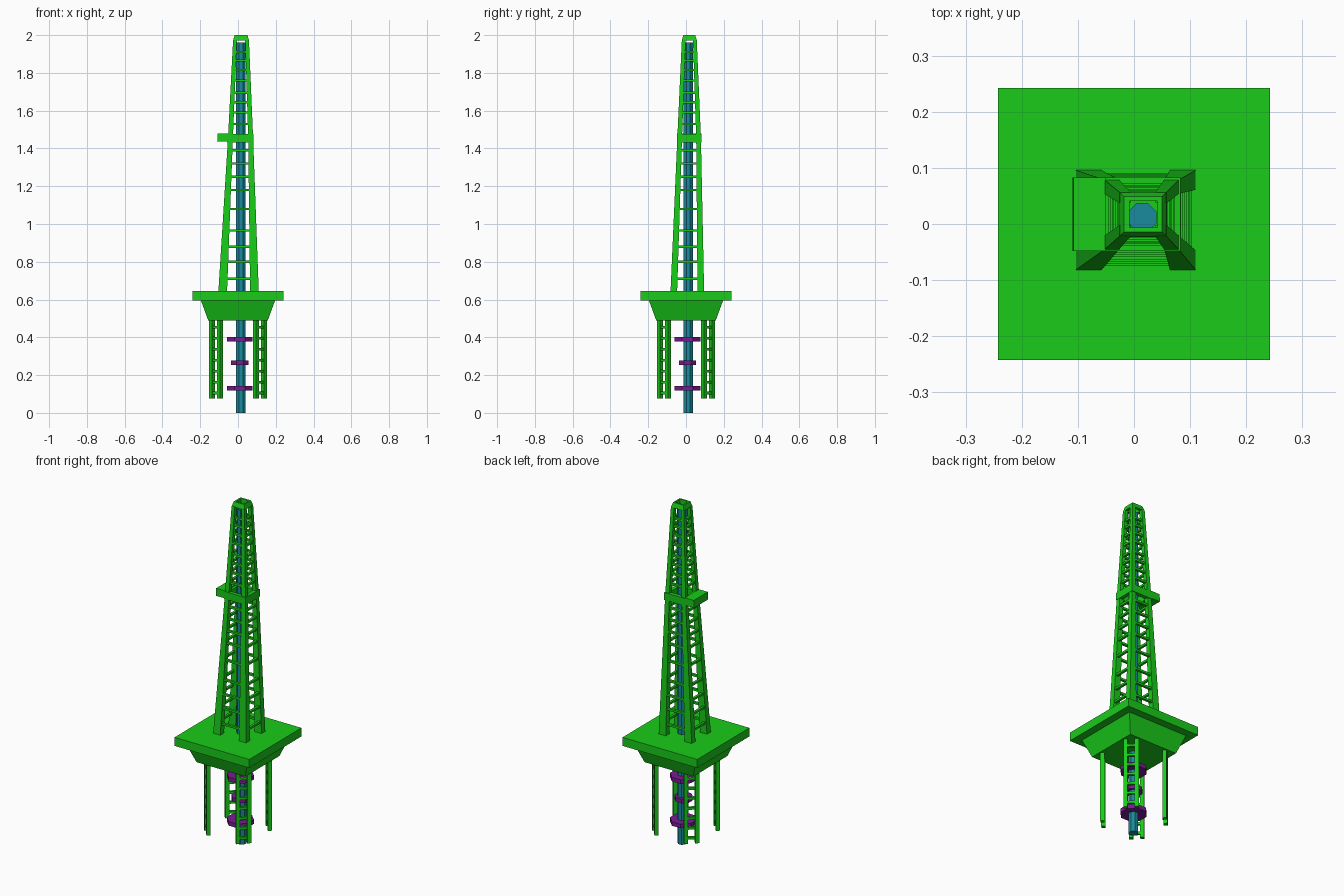
import bpy, bmesh, math
from mathutils import Matrix, Vector

if "Cube" in bpy.data.objects:
    bpy.data.objects.remove(bpy.data.objects["Cube"])


def material(name, rgb):
    m = bpy.data.materials.new(name)
    m.diffuse_color = (*rgb, 1)
    m.use_nodes = True
    m.node_tree.nodes["Principled BSDF"].inputs["Base Color"].default_value = m.diffuse_color
    return m


GREEN = material("green", (0.01, 0.6, 0.01))
TEAL = material("teal", (0.01, 0.26, 0.34))
PURPLE = material("purple", (0.2, 0.01, 0.3))


def finish(name, bm, mat):
    bmesh.ops.recalc_face_normals(bm, faces=bm.faces)
    me = bpy.data.meshes.new(name)
    bm.to_mesh(me)
    bm.free()
    me.materials.append(mat)
    ob = bpy.data.objects.new(name, me)
    bpy.context.collection.objects.link(ob)


def loft(bm, sections):
    """Solid through stacked rectangles given as (x0, x1, y0, y1, z)."""
    rings = []
    for x0, x1, y0, y1, z in sections:
        rings.append([bm.verts.new((x, y, z)) for x, y in
                      ((x0, y0), (x1, y0), (x1, y1), (x0, y1))])
    for a, b in zip(rings, rings[1:]):
        for i in range(4):
            j = (i + 1) % 4
            bm.faces.new((a[i], a[j], b[j], b[i]))
    bm.faces.new(rings[0][::-1])
    bm.faces.new(rings[-1])


def box(bm, x0, x1, y0, y1, z0, z1):
    loft(bm, [(x0, x1, y0, y1, z0), (x0, x1, y0, y1, z1)])


def frame(bm, outer0, outer1, inner, z0, z1):
    """Open rectangular ring; the outside may taper from outer0 to outer1."""
    loops = []
    for (x0, x1, y0, y1), z in ((outer0, z0), (outer1, z1), (inner, z1), (inner, z0)):
        loops.append([bm.verts.new((x, y, z)) for x, y in
                      ((x0, y0), (x1, y0), (x1, y1), (x0, y1))])
    for k in range(4):
        a, b = loops[k], loops[(k + 1) % 4]
        for i in range(4):
            j = (i + 1) % 4
            bm.faces.new((a[i], a[j], b[j], b[i]))


def octagon(name, cx, cy, width, z0, z1, mat):
    bm = bmesh.new()
    r = width / 2 / math.cos(math.pi / 8)
    m = Matrix.Translation((cx, cy, (z0 + z1) / 2)) @ Matrix.Rotation(math.pi / 8, 4, 'Z')
    bmesh.ops.create_cone(bm, cap_ends=True, segments=8, radius1=r, radius2=r,
                          depth=z1 - z0, matrix=m)
    finish(name, bm, mat)


# Platform slab with tapered hull below
bm = bmesh.new()
box(bm, -.242, .242, -.242, .242, .595, .645)
finish("platform_slab", bm, GREEN)
bm = bmesh.new()
loft(bm, [(-.158, .158, -.158, .158, .49), (-.197, .197, -.197, .197, .597)])
finish("platform_hull", bm, GREEN)

# Tower outline stations: z, x0, x1, y0, y1, leg width x, leg width y
STATIONS = [(.64, -.104, .11, -.082, .096, .046, .035),
            (1.455, -.053, .08, -.046, .079, .026, .025),
            (1.975, -.026, .058, -.022, .057, .02, .02)]


def outline(z):
    a, b = (STATIONS[0], STATIONS[1]) if z < 1.455 else (STATIONS[1], STATIONS[2])
    t = (z - a[0]) / (b[0] - a[0])
    return [p + (q - p) * t for p, q in zip(a, b)][1:]


# Four tapered tower legs
for nx, right in (("left", 0), ("right", 1)):
    for ny, back in (("front", 0), ("back", 1)):
        bm = bmesh.new()
        secs = []
        for z, x0, x1, y0, y1, wx, wy in STATIONS:
            xs = (x1 - wx, x1) if right else (x0, x0 + wx)
            ys = (y1 - wy, y1) if back else (y0, y0 + wy)
            secs.append((*xs, *ys, z))
        loft(bm, secs)
        finish(f"tower_leg_{ny}_{nx}", bm, GREEN)

# Rungs on all four tower faces
bm = bmesh.new()
H, D = .006, .014
for z in (.71, .80, .88, .965, 1.08, 1.18, 1.25, 1.32, 1.39,
          1.53, 1.59, 1.645, 1.695, 1.76, 1.815, 1.865, 1.91):
    x0, x1, y0, y1, wx, wy = outline(z)
    for y in (y0 + .004, y1 - .004 - D):
        box(bm, x0 + wx * .6, x1 - wx * .6, y, y + D, z - H, z + H)
    for x in (x0 + .004, x1 - .004 - D):
        box(bm, x, x + D, y0 + wy * .6, y1 - wy * .6, z - H, z + H)
finish("tower_rungs", bm, GREEN)

# Crown frame on top
bm = bmesh.new()
frame(bm, (-.026, .058, -.022, .057), (-.018, .05, -.014, .049),
      (-.008, .042, -.006, .041), 1.972, 2.0)
finish("tower_crown", bm, GREEN)

# Band around the tower and the balcony on its left
bm = bmesh.new()
o = (-.057, .083, -.048, .083)
frame(bm, o, o, (-.034, .061, -.027, .06), 1.432, 1.476)
finish("tower_band", bm, GREEN)
bm = bmesh.new()
loft(bm, [(-.11, -.05, -.048, .083, 1.436), (-.108, -.05, -.048, .083, 1.48)])
finish("balcony", bm, GREEN)

# Ladder-shaped support legs, turned to face the corners
for nx, sx in (("left", -1), ("right", 1)):
    for ny, sy in (("front", -1), ("back", 1)):
        bm = bmesh.new()
        for c in (-.03, .03):
            box(bm, -.011, .011, c - .011, c + .011, .075, .5)
        for i in range(7):
            z = .105 + i * .058
            box(bm, -.007, .007, -.03, .03, z - .007, z + .007)
        m = Matrix.Translation((sx * .117, sy * .117, 0)) @ \
            Matrix.Rotation(math.atan2(sy, sx), 4, 'Z')
        bm.transform(m)
        finish(f"support_leg_{ny}_{nx}", bm, GREEN)

# Drill pipe and collars
CX, CY = .015, .012
octagon("drill_pipe", CX, CY, .05, 0, 1.96, TEAL)
for name, z, w in (("lower_collar", .13, .136), ("middle_collar", .265, .092),
                   ("upper_collar", .39, .136)):
    octagon(name, CX - .005, CY - .004, w, z - .012, z + .012, PURPLE)
